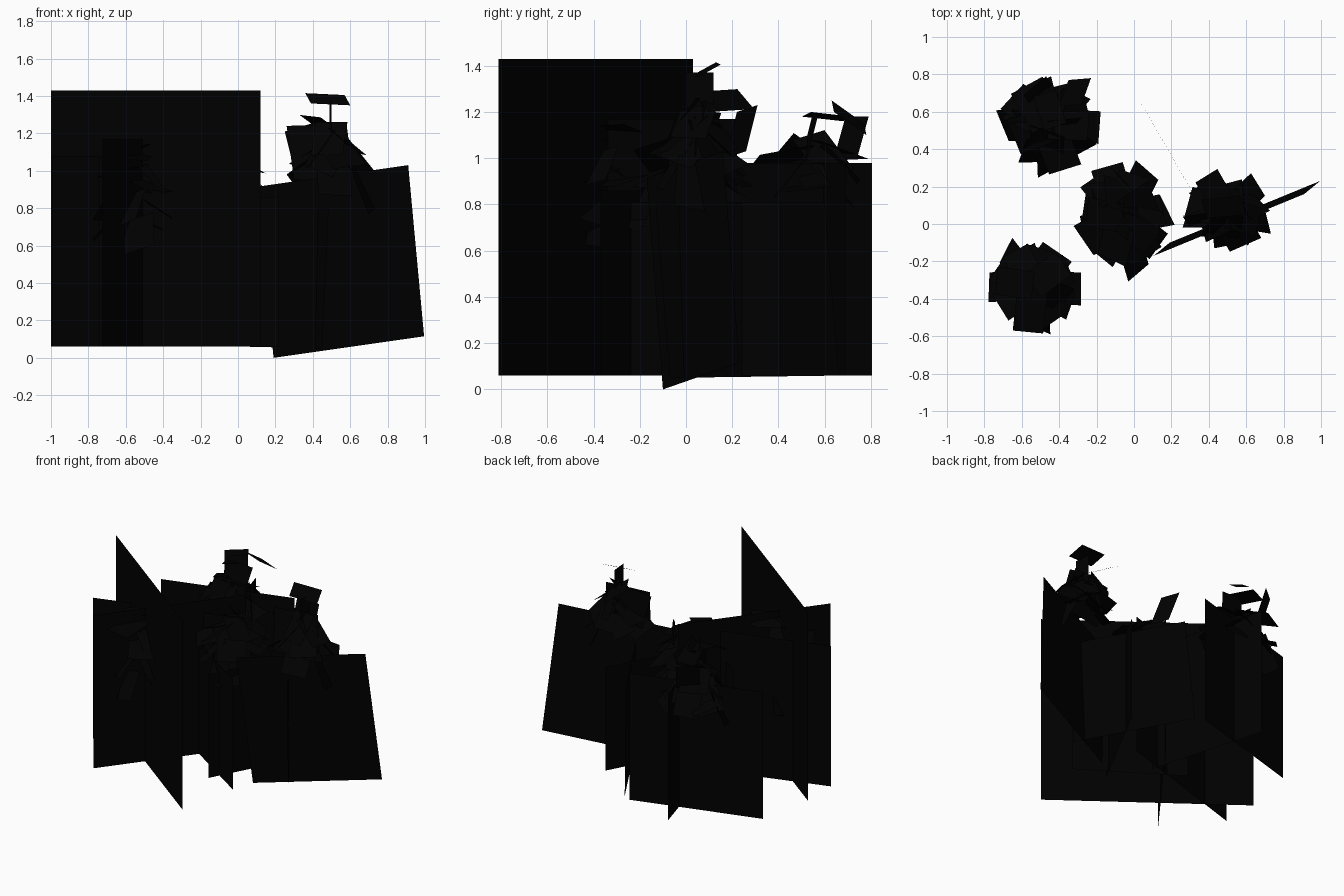
import bpy, math, random
from mathutils import Vector

if "Cube" in bpy.data.objects:
    bpy.data.objects.remove(bpy.data.objects["Cube"])

random.seed(7)
mat = bpy.data.materials.new("dark_foliage")
mat.diffuse_color = (0.0, 0.0, 0.0, 1)
mat.use_nodes = True
mat.node_tree.nodes["Principled BSDF"].inputs["Base Color"].default_value = mat.diffuse_color


def make(name, quads):
    """Build one object from a list of four-corner cards."""
    verts, faces = [], []
    for q in quads:
        faces.append(tuple(range(len(verts), len(verts) + 4)))
        verts += [tuple(v) for v in q]
    me = bpy.data.meshes.new(name)
    me.from_pydata(verts, [], faces)
    me.materials.append(mat)
    ob = bpy.data.objects.new(name, me)
    bpy.context.collection.objects.link(ob)
    return ob


def card(a, b, up):
    """Flat card from base edge a-b and an up vector."""
    a, b, up = Vector(a), Vector(b), Vector(up)
    return [a, b, b + up, a + up]


def upright(a, b, top, base=0.06):
    return card((*a, base), (*b, base), (0, 0, top - base))


def leaf(root, yaw, pitch, length, width, roll):
    """Square-ended leaf card growing outward from root."""
    out = Vector((math.cos(yaw) * math.cos(pitch),
                  math.sin(yaw) * math.cos(pitch), math.sin(pitch)))
    side = Vector((-math.sin(yaw), math.cos(yaw), 0))
    side = (side * math.cos(roll) + out.cross(side) * math.sin(roll)) * width / 2
    tip = root + out * length
    return [root - side, root + side, tip + side, tip - side]


def crown(name, cx, cy, rx, ry, z0, z1, count):
    """Whorls of leaves around a stem axis, tighter towards the top."""
    quads = []
    for i in range(count):
        t = i / (count - 1)
        yaw = i * 2.4 + random.uniform(-.2, .2)
        reach = math.hypot(rx * math.cos(yaw), ry * math.sin(yaw))
        reach *= (1.0 - 0.35 * t) * random.uniform(.9, 1.05)
        pitch = random.uniform(-1.15, -.1) + .2 * t
        length = random.uniform(.19, .26)
        start = max(0.0, reach - length * math.cos(pitch))
        root = Vector((cx + start * math.cos(yaw), cy + start * math.sin(yaw),
                       z0 + (z1 - z0) * t))
        quads.append(leaf(root, yaw, pitch, length,
                          random.uniform(.15, .2), random.uniform(-.6, .6)))
    make(name, quads)


# Crossing stem cards of each plant
make("front_left_stem_cards", [
    upright((-1.0, .03), (.12, -.81), 1.43),
    upright((-.725, -.62), (-.09, .22), 1.17)])
make("back_left_stem_cards", [
    upright((-.92, .43), (-.03, .69), .98),
    upright((-.42, .805), (-.18, -.03), .98)])
make("middle_stem_cards", [
    upright((-.995, -.24), (.05, .085), 1.08),
    upright((-.02, -.31), (.36, .41), .81),
    upright((.22, -.37), (-.42, .05), .86)])
make("right_leaning_stem_cards", [
    card((.19, -.10, 0), (.995, .23, .115), (-.085, -.07, .915)),
    card((.45, -.07, .05), (.03, .66, .06), (.035, -.06, .75))])

# Leaf crowns
crown("front_left_leaves", -.54, -.33, .28, .23, .70, 1.14, 18)
crown("back_left_leaves", -.46, .53, .28, .27, .90, 1.10, 17)
crown("middle_leaves", -.06, .03, .25, .32, .84, 1.10, 20)
crown("right_leaves", .50, .06, .23, .18, 1.0, 1.26, 16)

# Upright top leaf of the middle plant
make("middle_top_leaf", [card((.0, .17, 1.0), (-.08, .26, 1.03), (-.05, .05, .20))])

# Upper leaves and tip of the right plant
make("right_top_leaves", [
    card((.30, -.02, .95), (.62, .03, .96), (-.04, .06, .29)),
    card((.25, .04, 1.21), (.45, .10, 1.27), (.06, .02, -.24)),
    card((.39, .03, 1.36), (.60, .05, 1.35), (-.03, .10, .055)),
    card((.50, .0, 1.05), (.49, .12, 1.05), (0, 0, .32))])

# Upright leaves standing out of the back left plant
make("back_left_top_leaves", [
    card((-.50, .50, 1.0), (-.32, .52, .98), (.04, .05, .20)),
    card((-.56, .64, 1.0), (-.44, .74, 1.0), (-.03, .05, .18)),
    card((-.48, .50, 1.18), (-.36, .54, 1.2), (-.06, .18, -.02)),
    card((-.40, .63, 1.25), (-.28, .64, 1.2), (.05, .14, -.1))])
